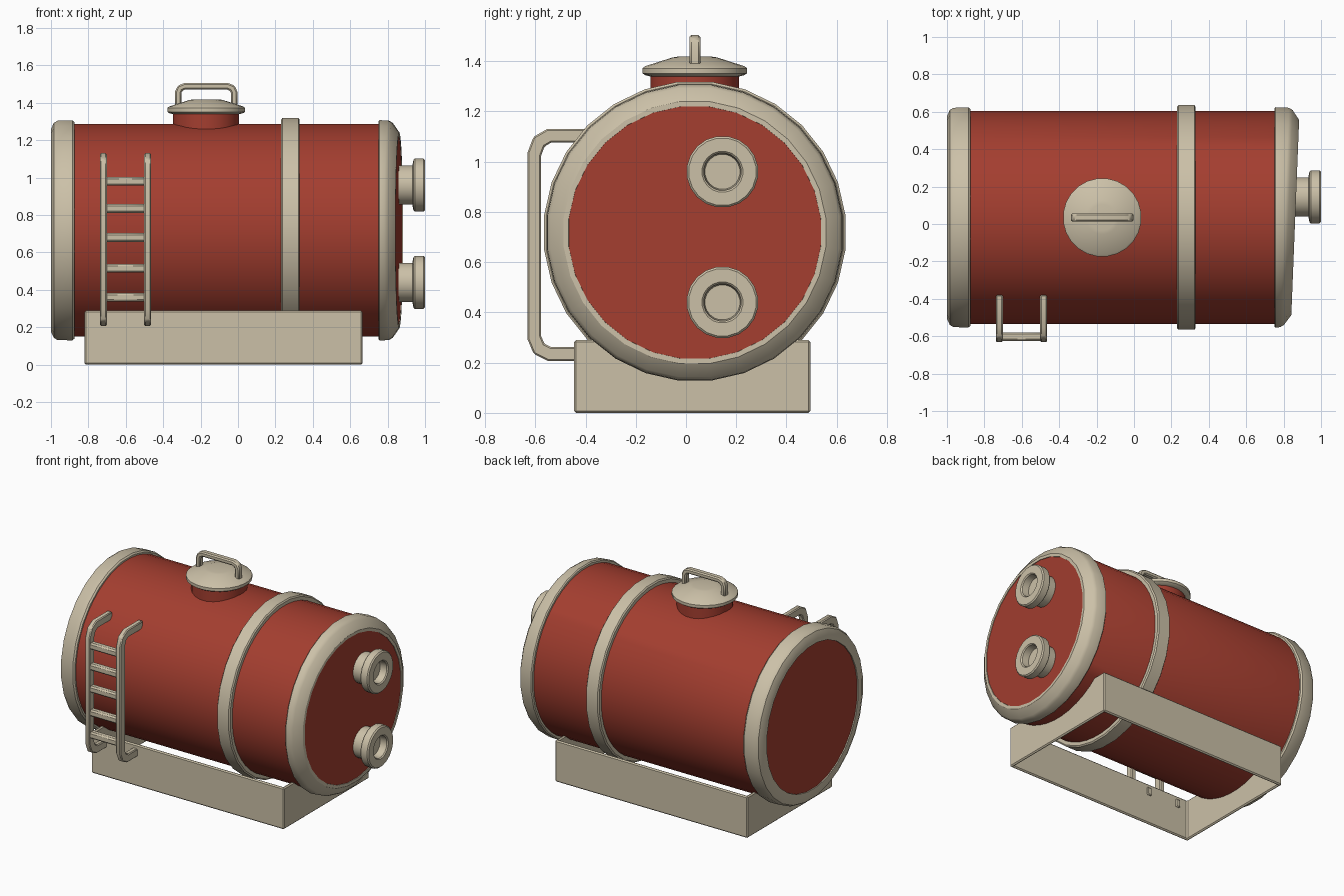
import bpy, bmesh, math
from mathutils import Vector

if "Cube" in bpy.data.objects:
    bpy.data.objects.remove(bpy.data.objects["Cube"])

CY, CZ = 0.035, 0.718  # tank axis


def material(name, rgb):
    m = bpy.data.materials.new(name)
    m.diffuse_color = (*rgb, 1)
    m.use_nodes = True
    m.node_tree.nodes["Principled BSDF"].inputs["Base Color"].default_value = m.diffuse_color
    return m


RED = material("rust_red", (0.37, 0.048, 0.029))
BEIGE = material("beige", (0.60, 0.53, 0.39))


def finish(name, bm, mat, bevel=0.0, smooth=True):
    bmesh.ops.remove_doubles(bm, verts=bm.verts, dist=1e-5)
    bmesh.ops.recalc_face_normals(bm, faces=bm.faces)
    me = bpy.data.meshes.new(name)
    bm.to_mesh(me)
    bm.free()
    me.materials.append(mat)
    ob = bpy.data.objects.new(name, me)
    bpy.context.collection.objects.link(ob)
    if bevel:
        mod = ob.modifiers.new("bevel", 'BEVEL')
        mod.width, mod.segments, mod.limit_method = bevel, 1, 'ANGLE'
    if smooth:
        bpy.ops.object.select_all(action='DESELECT')
        ob.select_set(True)
        bpy.context.view_layer.objects.active = ob
        bpy.ops.object.shade_smooth_by_angle(angle=math.radians(32))
    return ob


def lathe(name, prof, mat, axis, at, sides, closed=False, skew=0.0):
    """Spin (along, radius) points round the x or z axis through `at`."""
    bm = bmesh.new()
    rows = []
    for a, r in prof:
        row = []
        for i in range(sides):
            t = 2 * math.pi * (i + 0.5) / sides
            c, s = r * math.cos(t), r * math.sin(t)
            if axis == 'x':
                co = (a + (skew * c if a > 0.78 else 0), at[0] + c, at[1] + s)
            else:
                co = (at[0] + c, at[1] + s, a)
            row.append(bm.verts.new(co))
        rows.append(row)
    n = len(rows)
    for k in range(n if closed else n - 1):
        p, q = rows[k], rows[(k + 1) % n]
        for i in range(sides):
            j = (i + 1) % sides
            bm.faces.new((p[i], p[j], q[j], q[i]))
    if not closed:
        bm.faces.new(rows[0])
        bm.faces.new(rows[-1])
    return finish(name, bm, mat)


def bar(name, path, thick, width, across, mat, bevel):
    """Sweep a rectangular section along a flat path with mitred corners."""
    bm = bmesh.new()
    pts = [Vector(p) for p in path]
    side = Vector(across)
    rows = []
    for i, p in enumerate(pts):
        a = (p - pts[i - 1]).normalized() if i else None
        b = (pts[i + 1] - p).normalized() if i < len(pts) - 1 else None
        a, b = a or b, b or a
        t = (a + b).normalized()
        nrm = t.cross(side) * (thick / 2 / max(t.dot(a), 0.3))
        w = side * width / 2
        rows.append([bm.verts.new(p + u) for u in (nrm + w, nrm - w, -nrm - w, -nrm + w)])
    for p, q in zip(rows, rows[1:]):
        for i in range(4):
            j = (i + 1) % 4
            bm.faces.new((p[i], p[j], q[j], q[i]))
    bm.faces.new(rows[0])
    bm.faces.new(rows[-1])
    return finish(name, bm, mat, bevel)


# Tank body and its end rings
lathe("tank_body", [(-0.993, 0.505), (-0.93, 0.57), (0.77, 0.57), (0.858, 0.505)],
      RED, 'x', (CY, CZ), 48, skew=0.04)
lathe("left_end_ring", [(-0.875, 0.56), (-0.875, 0.583), (-0.885, 0.592), (-0.965, 0.59),
                        (-0.985, 0.578), (-1.0, 0.545), (-1.0, 0.505), (-0.95, 0.50)],
      BEIGE, 'x', (CY, CZ), 28, closed=True)
lathe("right_end_ring", [(0.75, 0.56), (0.75, 0.586), (0.757, 0.593), (0.805, 0.59),
                         (0.825, 0.578), (0.862, 0.525), (0.862, 0.505), (0.80, 0.50)],
      BEIGE, 'x', (CY, CZ), 28, closed=True, skew=0.04)
lathe("middle_band", [(0.23, 0.55), (0.23, 0.595), (0.237, 0.604), (0.323, 0.604),
                      (0.33, 0.595), (0.33, 0.55)],
      BEIGE, 'x', (CY, CZ), 28, closed=True)

# Base: open rectangular frame
bm = bmesh.new()
x0, x1, y0, y1, h, w = -0.82, 0.665, -0.445, 0.495, 0.29, 0.02
loops = []
for inset, z in ((0, 0), (0, h), (w, h), (w, 0)):
    loops.append([bm.verts.new(p) for p in (
        (x0 + inset, y0 + inset, z), (x1 - inset, y0 + inset, z),
        (x1 - inset, y1 - inset, z), (x0 + inset, y1 - inset, z))])
for k in range(4):
    p, q = loops[k], loops[(k + 1) % 4]
    for i in range(4):
        j = (i + 1) % 4
        bm.faces.new((p[i], p[j], q[j], q[i]))
finish("base_frame", bm, BEIGE, bevel=0.008, smooth=False)

# Hatch on top: neck, lid and handle
HX = -0.17
lathe("hatch_neck", [(1.2, 0.178), (1.36, 0.178)], RED, 'z', (HX, CY), 24)
lathe("hatch_lid", [(1.337, 0.17), (1.345, 0.2), (1.352, 0.21), (1.372, 0.21),
                    (1.38, 0.2), (1.415, 0.09), (1.418, 0.07)], BEIGE, 'z', (HX, CY), 24)
bar("hatch_handle", [(HX + dx, CY, z) for dx, z in (
    (-0.15, 1.38), (-0.15, 1.455), (-0.14, 1.478), (-0.115, 1.488),
    (0.115, 1.488), (0.14, 1.478), (0.15, 1.455), (0.15, 1.38))],
    0.034, 0.044, (0, 1, 0), BEIGE, 0.008)

# Two pipe outlets on the right end
for name, z in (("upper_outlet", 0.96), ("lower_outlet", 0.44)):
    lathe(name, [(0.83, 0.105), (0.932, 0.105), (0.938, 0.137), (0.945, 0.143), (0.992, 0.143),
                 (1.0, 0.135), (1.0, 0.082), (0.993, 0.075), (0.945, 0.07)],
          BEIGE, 'x', (0.145, z), 20)

# Ladder: two bent rails and five rungs
RAIL = [(-0.38, 1.103), (-0.545, 1.103), (-0.585, 1.08), (-0.604, 1.03),
        (-0.604, 0.30), (-0.585, 0.255), (-0.545, 0.235), (-0.415, 0.235)]
for name, x in (("left_ladder_rail", -0.72), ("right_ladder_rail", -0.483)):
    bar(name, [(x, y, z) for y, z in RAIL], 0.055, 0.037, (1, 0, 0), BEIGE, 0.006)
for i, z in enumerate((0.36, 0.515, 0.68, 0.835, 0.98)):
    bar("ladder_rung_%d" % (i + 1), [(-0.72, -0.602, z), (-0.483, -0.602, z)],
        0.046, 0.046, (0, 1, 0), BEIGE, 0.01)
